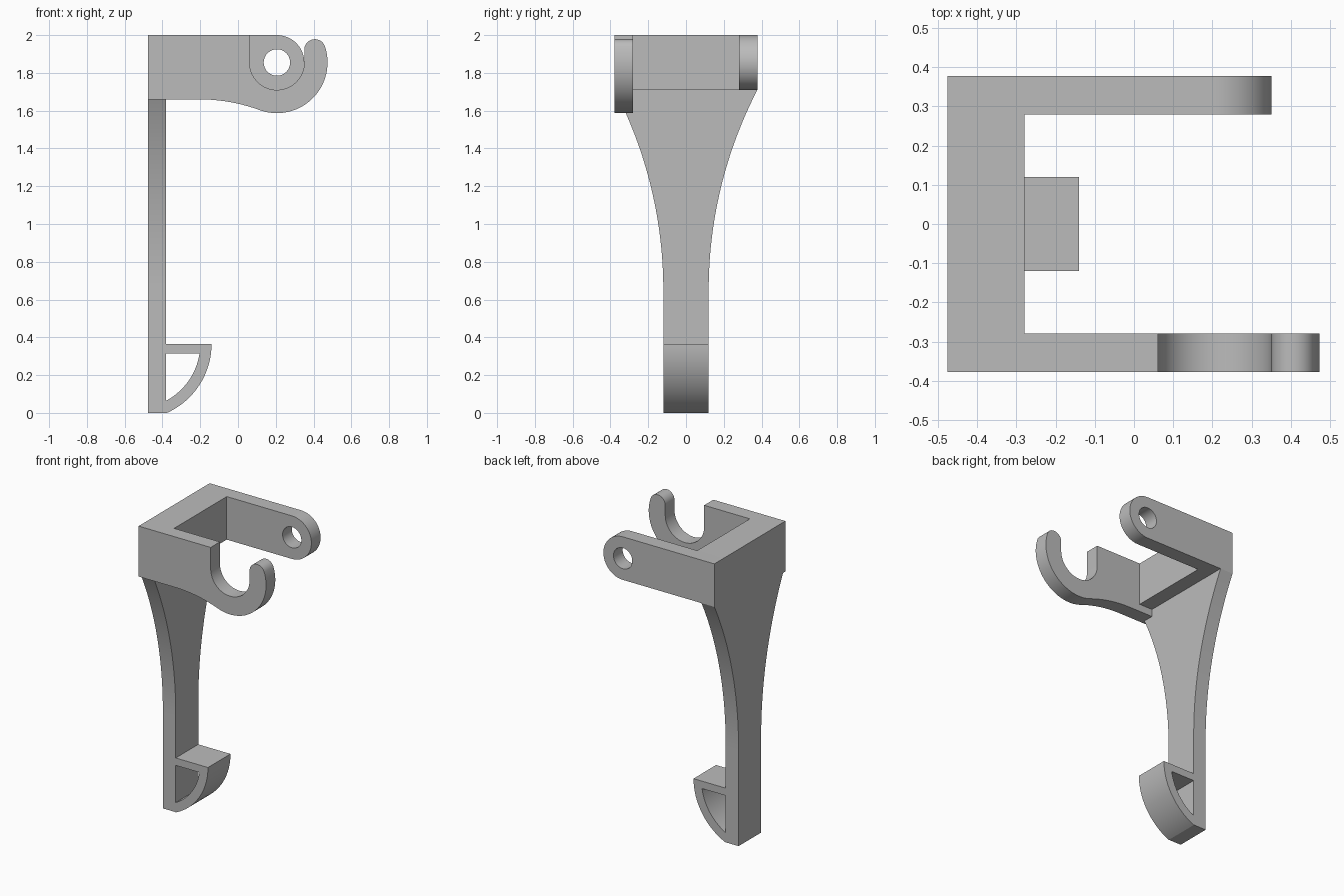
import bpy
import bmesh
import math
from mathutils import Vector

old = bpy.data.objects.get("Cube")
if old:
    bpy.data.objects.remove(old, do_unlink=True)

GREY = (0.5, 0.5, 0.5, 1.0)
grey = bpy.data.materials.new("plain grey")
grey.use_nodes = True
grey.diffuse_color = GREY
grey.node_tree.nodes["Principled BSDF"].inputs["Base Color"].default_value = GREY

# Shared dimensions
BACK, STEM_FRONT, BLOCK_FRONT = -0.476, -0.38, -0.28
SIDE, ARM_INNER, STEM_HALF = 0.378, 0.28, 0.12
TOP, BLOCK_BOTTOM, HOOK_BOTTOM = 2.0, 1.71, 1.66
PIVOT_X, PIVOT_Z, PIVOT_R = 0.206, 1.855, 0.145


def arc(cx, cz, r, start, end, steps=32):
    """Points along an arc, angles in degrees."""
    angles = [math.radians(start + (end - start) * i / steps) for i in range(steps + 1)]
    return [(cx + r * math.cos(a), cz + r * math.sin(a)) for a in angles]


def prism(name, loops, low, high, axis="y"):
    """Solid from closed outlines (the first is outer, others are holes)."""
    def place(p, depth):
        return (p[0], depth, p[1]) if axis == "y" else (depth, p[0], p[1])

    bm = bmesh.new()
    caps = ([], [])
    for loop in loops:
        rings = [[bm.verts.new(place(p, d)) for p in loop] for d in (low, high)]
        for i in range(len(loop)):
            j = (i + 1) % len(loop)
            bm.faces.new((rings[0][i], rings[0][j], rings[1][j], rings[1][i]))
            for cap, ring in zip(caps, rings):
                cap.append(bm.edges.get((ring[i], ring[j])))
    normal = Vector((0, 1, 0)) if axis == "y" else Vector((1, 0, 0))
    for cap in caps:
        bmesh.ops.triangle_fill(bm, edges=cap, use_beauty=True, normal=normal)
    bmesh.ops.recalc_face_normals(bm, faces=bm.faces[:])
    mesh = bpy.data.meshes.new(name)
    bm.to_mesh(mesh)
    bm.free()
    mesh.materials.append(grey)
    obj = bpy.data.objects.new(name, mesh)
    bpy.context.collection.objects.link(obj)
    bpy.ops.object.select_all(action="DESELECT")
    obj.select_set(True)
    bpy.context.view_layer.objects.active = obj
    bpy.ops.object.shade_smooth_by_angle(angle=math.radians(25))
    return obj


# Cross block joining the two arms
prism("cross_block", [[(BACK, BLOCK_BOTTOM), (BLOCK_FRONT, BLOCK_BOTTOM),
                       (BLOCK_FRONT, TOP), (BACK, TOP)]], -ARM_INNER, ARM_INNER)

# Rear arm with rounded end and pin hole
rear = [(BACK, TOP), (BACK, BLOCK_BOTTOM)] + arc(PIVOT_X, PIVOT_Z, PIVOT_R, -90, 90)
hole = arc(PIVOT_X, PIVOT_Z, 0.07, 0, 360, 48)[:-1]
prism("rear_arm", [rear, hole], ARM_INNER, SIDE)

# Front arm: open hook with round tip, blended into the straight lower edge
hook_r, tip_r, blend_r = 0.268, 0.056, 0.94
tip_x = PIVOT_X + PIVOT_R + tip_r
tip_z = PIVOT_Z + math.sqrt((hook_r - tip_r) ** 2 - (tip_x - PIVOT_X) ** 2)
tip_angle = math.degrees(math.atan2(tip_z - PIVOT_Z, tip_x - PIVOT_X))
blend_z = HOOK_BOTTOM - blend_r
turn = math.acos((PIVOT_Z - blend_z) / (blend_r + hook_r))
blend_x = PIVOT_X - (blend_r + hook_r) * math.sin(turn)
turn = math.degrees(turn)
hook = [(BACK, TOP), (PIVOT_X - PIVOT_R, TOP)]
hook += arc(PIVOT_X, PIVOT_Z, PIVOT_R, 180, 360)
hook += arc(tip_x, tip_z, tip_r, 180, tip_angle, 20)
hook += arc(PIVOT_X, PIVOT_Z, hook_r, tip_angle, -90 - turn, 40)[1:]
hook += arc(blend_x, blend_z, blend_r, 90 - turn, 90, 16)[1:]
hook += [(BACK, HOOK_BOTTOM)]
prism("hook_arm", [hook], -SIDE, -ARM_INNER)

# Stem flaring out to the full width at the top
flare_z = 0.65
rise, spread = BLOCK_BOTTOM - flare_z, SIDE - STEM_HALF
flare_r = (rise ** 2 + spread ** 2) / (2 * spread)
sweep = math.degrees(math.asin(rise / flare_r))
right = [(STEM_HALF, 0)] + arc(STEM_HALF + flare_r, flare_z, flare_r, 180, 180 - sweep)
left = [(-y, z) for y, z in reversed(right)]
prism("stem", [right + left], BACK, STEM_FRONT, axis="x")

# Hollow quarter-round foot with a flat shelf
foot_x, shelf, shelf_under = -0.54, 0.365, 0.315
outer_r, inner_r = 0.4, 0.34
reach = STEM_FRONT - foot_x
outer_end = -math.degrees(math.acos(reach / outer_r))
inner_end = -math.degrees(math.acos(reach / inner_r))
inner_start = -math.degrees(math.asin((shelf - shelf_under) / inner_r))
foot = [(STEM_FRONT, shelf)] + arc(foot_x, shelf, outer_r, 0, outer_end)
foot += arc(foot_x, shelf, inner_r, inner_end, inner_start)
foot += [(STEM_FRONT, shelf_under)]
prism("foot", [foot], -STEM_HALF, STEM_HALF)
